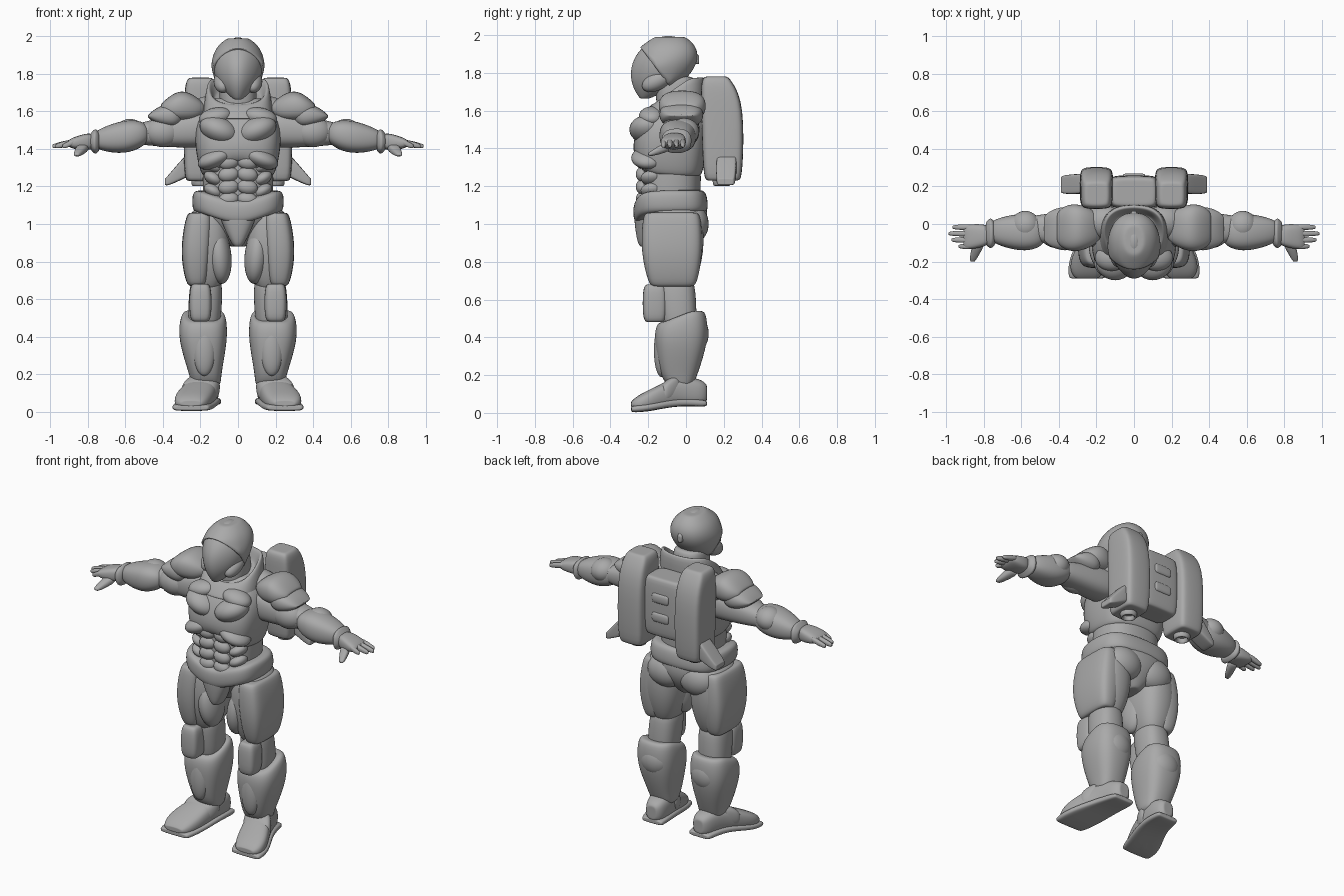
import bpy, bmesh, math
from mathutils import Matrix, Vector

if "Cube" in bpy.data.objects:
    bpy.data.objects.remove(bpy.data.objects["Cube"])

grey = bpy.data.materials.new("armour_grey")
grey.use_nodes = True
grey.diffuse_color = (.4, .4, .4, 1)
grey.node_tree.nodes["Principled BSDF"].inputs["Base Color"].default_value = grey.diffuse_color


def finish(name, bm, mirror, level):
    """Turn a bmesh into a smooth, optionally mirrored object."""
    bmesh.ops.recalc_face_normals(bm, faces=bm.faces[:])
    mesh = bpy.data.meshes.new(name)
    bm.to_mesh(mesh)
    bm.free()
    mesh.polygons.foreach_set("use_smooth", [True] * len(mesh.polygons))
    mesh.materials.append(grey)
    obj = bpy.data.objects.new(name, mesh)
    bpy.context.collection.objects.link(obj)
    if mirror:
        modifier = obj.modifiers.new("mirror", 'MIRROR')
        modifier.use_mirror_merge = False
    if level:
        modifier = obj.modifiers.new("subdivision", 'SUBSURF')
        modifier.levels = modifier.render_levels = level
    return obj


def soften(rings, soft):
    """Round both ends: a smaller end section, then the full section further in."""
    ends = []
    for ring, neighbour in ((rings[0], rings[1]), (rings[-1], rings[-2])):
        station, u_min, u_max, v_min, v_max = ring
        step = math.copysign(soft, neighbour[0] - station)
        ends.append([(station, u_min + soft, u_max - soft, v_min + soft, v_max - soft),
                     (station + step, u_min, u_max, v_min, v_max)])
    return ends[0] + rings[1:-1] + ends[1][::-1]


def loft(name, axis, rings, power=2.5, mirror=False, soft=.02, warp=None, level=2, cut=None):
    """Skin rounded sections; a ring is (station, u min, u max, v min, v max),
    or (station, half width, v min, v max) when centred on x."""
    sides = 16
    rings = [(r[0], -r[1], *r[1:]) if len(r) == 4 else r for r in rings]
    if soft:
        rings = soften(rings, soft)
    sections = [(ring, 1.015) for ring in rings]
    sections = [(rings[0], .8)] + sections + [(rings[-1], .8)]
    bm = bmesh.new()
    loops = []
    for (station, u_min, u_max, v_min, v_max), size in sections:
        loop = []
        for i in range(sides):
            angle = math.tau * i / sides
            c, s = math.cos(angle), math.sin(angle)
            c = size * math.copysign(abs(c) ** (2 / power), c)
            s = size * math.copysign(abs(s) ** (2 / power), s)
            u = (u_min + u_max + c * (u_max - u_min)) / 2
            v = (v_min + v_max + s * (v_max - v_min)) / 2
            point = Vector({'x': (station, u, v), 'y': (u, station, v), 'z': (u, v, station)}[axis])
            if warp:
                warp(point)
            loop.append(bm.verts.new(point))
        loops.append(loop)
    for low, high in zip(loops, loops[1:]):
        for i in range(sides):
            j = (i + 1) % sides
            bm.faces.new((low[i], low[j], high[j], high[i]))
    bm.faces.new(loops[0])
    bm.faces.new(loops[-1])
    if cut:
        geometry = bm.verts[:] + bm.edges[:] + bm.faces[:]
        bmesh.ops.bisect_plane(bm, geom=geometry, plane_co=cut[0], plane_no=cut[1],
                               clear_outer=True)
    return finish(name, bm, mirror, level)


def blob(name, centre, radii, turn=0, axis='Y'):
    """A pair of swollen plates or muscles."""
    matrix = (Matrix.Translation(centre) @ Matrix.Rotation(turn, 4, axis)
              @ Matrix.Diagonal((*radii, 1)))
    bm = bmesh.new()
    bmesh.ops.create_uvsphere(bm, u_segments=28, v_segments=16, radius=1, matrix=matrix)
    finish(name, bm, True, 0)


# Shaping rules for slanted or pointed parts
def clamp(value):
    return max(0, min(1, value))


def frontness(point, start=-.05, reach=.2):
    return clamp((start - point.y) / reach)


def middleness(point):
    return 1 - clamp(abs(point.x) / .22)


def arch_chest(point):
    point.z += .1 * clamp((1.38 - point.z) / .13) * frontness(point) * middleness(point)


def dip_belt(point):
    point.z -= .07 * frontness(point) * middleness(point)


def slant_collar(point):
    point.z -= .15 * frontness(point, .02) * clamp((point.z - 1.56) / .2)


def slant_shin(point):
    point.z -= .06 * frontness(point, .03, .15) * clamp((point.z - .4) / .12)


def point_hood(point):
    point.x *= 1 - .4 * frontness(point, -.1) ** 2


def point_visor(point):
    point_hood(point)
    centre = Vector((0, -.13, 1.83))
    point[:] = centre.lerp(point, .97)


# Helmet
head = [(1.66, .03, -.25, -.19), (1.74, .12, -.3, -.02), (1.85, .15, -.3, .07),
        (1.94, .125, -.24, .06), (1.99, .06, -.17, 0)]
loft("visor", 'z', head, 2.2, soft=0, warp=point_visor)
hood = loft("helmet_hood", 'z', head, 2.2, soft=0, warp=point_hood,
            cut=((0, -.23, 1.92), (0, -.8, -.6)))
shell = hood.modifiers.new("thickness", 'SOLIDIFY')
shell.thickness = .015
loft("helmet_crest", 'y', [(-.24, .02, 1.86, 1.92), (-.15, .04, 1.88, 2),
                           (-.03, .04, 1.88, 2), (.07, .02, 1.84, 1.9)], soft=.01)
blob("helmet_cheek", (.08, -.15, 1.76), (.05, .09, .05), .5, 'X')
loft("neck", 'z', [(1.6, .1, -.16, .05), (1.78, .1, -.16, .05)])
loft("collar", 'z', [(1.56, .19, -.24, .1), (1.78, .17, -.19, .11),
                     (1.78, .15, -.16, .08), (1.7, .13, -.15, .06)],
     soft=.01, warp=slant_collar)

# Torso
loft("chest_armour", 'z', [(1.25, .2, -.26, .09), (1.4, .23, -.29, .11),
                           (1.55, .23, -.25, .12), (1.67, .15, -.15, .1)], 3, warp=arch_chest)
blob("pectoral_plate", (.1, -.2, 1.5), (.11, .1, .07), -.4)
blob("upper_chest_plate", (.12, -.18, 1.57), (.09, .07, .05), .2)
blob("rib_plate", (.12, -.2, 1.35), (.1, .09, .05), .4)
blob("trapezius", (.17, .01, 1.6), (.13, .09, .08), .3)
loft("waist", 'z', [(1.08, .19, -.24, .08), (1.4, .19, -.24, .08)])
for row in range(4):
    height = 1.33 - row / 15
    blob(f"abdominal_{row}", (.05, -.23, height), (.055, .036, .04), .15)
    blob(f"side_muscle_{row}", (.13, -.18, height - .02), (.055, .06, .035), -.5)

# Belt and hips
loft("belt", 'z', [(1.06, .245, -.28, .12), (1.18, .245, -.28, .11)], 3, warp=dip_belt)
loft("pelvis", 'z', [(1.12, .23, -.24, .11), (1, .19, -.22, .12), (.88, .06, -.14, .05)])
loft("groin_guard", 'z', [(1.08, .11, -.28, -.15), (.88, .04, -.26, -.14)])
blob("buttock", (.11, .04, 1), (.12, .08, .1))

# Legs
loft("thigh", 'z', [(1.08, .05, .27, -.21, .09), (.85, .03, .3, -.22, .1),
                    (.64, .08, .25, -.17, .05)], mirror=True, soft=.04)
loft("thigh_plate", 'z', [(1.06, .13, .28, -.23, .08), (.85, .14, .31, -.24, .09),
                          (.67, .16, .28, -.2, .06)], 3.5, True)
blob("inner_thigh", (.1, -.12, .83), (.065, .1, .15), .1)
loft("knee", 'z', [(.7, .08, .26, -.16, .05), (.45, .09, .27, -.13, .06)], mirror=True)
loft("knee_pad", 'z', [(.68, .14, .26, -.23, -.1), (.48, .14, .26, -.23, -.1)], 3.5, True)
loft("shin_guard", 'z', [(.54, .06, .31, -.16, .11), (.38, .055, .32, -.17, .12),
                         (.2, .09, .26, -.14, .06), (.13, .09, .25, -.1, .04)],
     2.7, True, warp=slant_shin)
blob("shin_ridge", (.18, -.13, .33), (.06, .04, .14))
blob("calf_plate", (.18, .05, .42), (.1, .07, .1))

# Boots, with the sole following the boot's outline
boot = [(.11, .1, .23, .03, .18), (-.04, .1, .26, .04, .2),
        (-.18, .13, .34, .01, .13), (-.29, .16, .34, 0, .09)]
loft("boot", 'y', boot, 2.8, True, .03)
sole = [(y, inner - .01, outer + .01, bottom, bottom + .04)
        for y, inner, outer, bottom, top in boot]
loft("boot_sole", 'y', sole, 4, True, .01)
loft("boot_strap", 'y', [(-.03, .09, .27, .06, .21), (-.13, .11, .31, .04, .17)], 3, True)

# Shoulders and arms
loft("shoulder_pad", 'x', [(.18, -.12, .08, 1.55, 1.68), (.3, -.15, .11, 1.54, 1.72),
                           (.41, -.14, .1, 1.55, 1.68)], 2.6, True, .04)
loft("shoulder_skirt", 'x', [(.3, -.15, .1, 1.5, 1.66), (.48, -.13, .08, 1.53, 1.62)],
     2.6, True, .04)
loft("upper_arm", 'x', [(.18, -.13, .08, 1.4, 1.61), (.56, -.1, .05, 1.42, 1.54)], mirror=True)
blob("biceps", (.4, -.06, 1.49), (.1, .07, .08))
loft("forearm_guard", 'x', [(.48, -.13, .05, 1.41, 1.55), (.6, -.15, .06, 1.37, 1.56),
                            (.77, -.11, .03, 1.39, 1.51)], mirror=True, soft=.03)
blob("elbow_plate", (.58, -.01, 1.49), (.08, .08, .07), .2)
loft("glove_cuff", 'x', [(.74, -.13, .03, 1.37, 1.51), (.79, -.13, .03, 1.38, 1.5)], mirror=True)
loft("palm", 'x', [(.77, -.12, 0, 1.39, 1.49), (.91, -.14, 0, 1.4, 1.46)], 3, True)
for i, name in enumerate(("little", "ring", "middle", "index")):
    side = -.034 * i
    tip = .95 + .04 * math.sin(i + .5)
    loft(name + "_finger", 'x', [(.87, side - .034, side, 1.42, 1.455),
                                 (tip, side - .03, side - .004, 1.4, 1.43)],
         mirror=True, soft=.008, level=1)
loft("thumb", 'y', [(-.09, .79, .86, 1.38, 1.44), (-.2, .84, .88, 1.355, 1.385)],
     mirror=True, soft=.01, level=1)

# Jet pack
loft("jet_pod", 'z', [(1.23, .11, .29, .09, .3), (1.64, .11, .29, .08, .31),
                      (1.78, .12, .28, .08, .24)], 5, True)
nozzle = [(z, .2 - radius, .2 + radius, .19 - radius, .19 + radius)
          for z, radius in ((1.26, .05), (1.2, .05), (1.2, .03), (1.25, .03))]
loft("nozzle", 'z', nozzle, 2, True, .005)
loft("fin", 'x', [(.26, .16, .27, 1.25, 1.38), (.39, .16, .26, 1.2, 1.25)], 6, True, .01)
loft("pack_core", 'z', [(1.31, .13, .08, .26), (1.68, .13, .08, .26)], 6)
for name, height in (("lower", 1.44), ("upper", 1.56)):
    loft(name + "_pack_panel", 'z', [(height + offset, .06, .22, .27)
                                     for offset in (-.03, .03)], 6, soft=.01)
